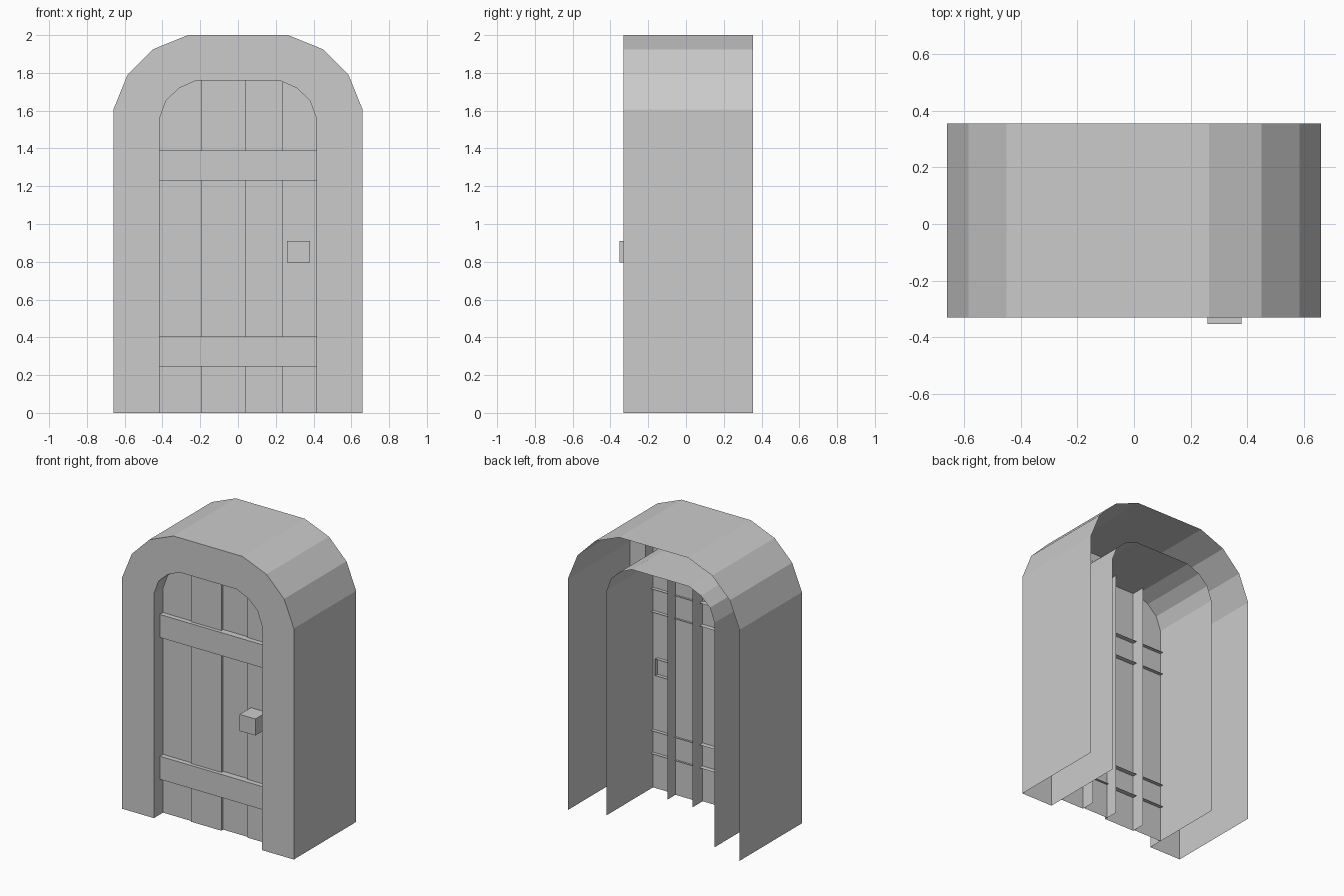
import bpy

if "Cube" in bpy.data.objects:
    bpy.data.objects.remove(bpy.data.objects["Cube"])

FRONT = -0.33


def make_mesh(name, verts, faces):
    mesh = bpy.data.meshes.new(name)
    mesh.from_pydata(verts, [], faces)
    mesh.update()
    obj = bpy.data.objects.new(name, mesh)
    bpy.context.collection.objects.link(obj)
    return obj


def mirrored(half):
    # left half of the arch plus its mirror image
    return half + [(-x, z) for x, z in reversed(half)]


def open_box(name, xs, ys, zs, sides):
    # box with only the listed sides, since the model is hollow at the back
    verts = [(x, y, z) for x in xs for y in ys for z in zs]
    quads = {
        "left": (0, 1, 3, 2), "right": (4, 6, 7, 5),
        "front": (0, 4, 5, 1), "back": (2, 3, 7, 6),
        "bottom": (0, 2, 6, 4), "top": (1, 5, 7, 3),
    }
    return make_mesh(name, verts, [quads[s] for s in sides])


# Arched frame: outer shell, front ring and inner jamb, open behind and below
outer = mirrored([(-0.66, 0), (-0.66, 1.605), (-0.585, 1.79), (-0.45, 1.925), (-0.265, 2.0)])
inner = mirrored([(-0.415, 0), (-0.415, 1.56), (-0.38, 1.655), (-0.31, 1.72), (-0.22, 1.76)])
rows = [(outer, 0.355), (outer, FRONT), (inner, FRONT), (inner, 0.28)]
n = len(outer)
verts = [(x, y, z) for profile, y in rows for x, z in profile]
faces = []
for r in range(len(rows) - 1):
    for i in range(n - 1):
        a, b = r * n + i, (r + 1) * n + i
        faces.append((a, b, b + 1, a + 1))
make_mesh("arched_frame", verts, faces)

# Door planks, set at slightly different depths, tops hidden in the frame
edges = [-0.415, -0.195, 0.04, 0.235, 0.415]
depths = [-0.23, -0.24, -0.22, -0.23]
for i, y in enumerate(depths):
    open_box(f"door_plank_{i + 1}", edges[i:i + 2], (y, y + 0.09), (0, 1.8),
             ("front", "left", "right"))

# Cross battens
for name, z in (("lower_batten", 0.245), ("upper_batten", 1.23)):
    open_box(name, (-0.415, 0.415), (-0.265, -0.205), (z, z + 0.16),
             ("front", "top", "bottom"))

# Door knob
open_box("door_knob", (0.26, 0.38), (-0.353, -0.205), (0.795, 0.91),
         ("front", "left", "right", "top", "bottom"))
